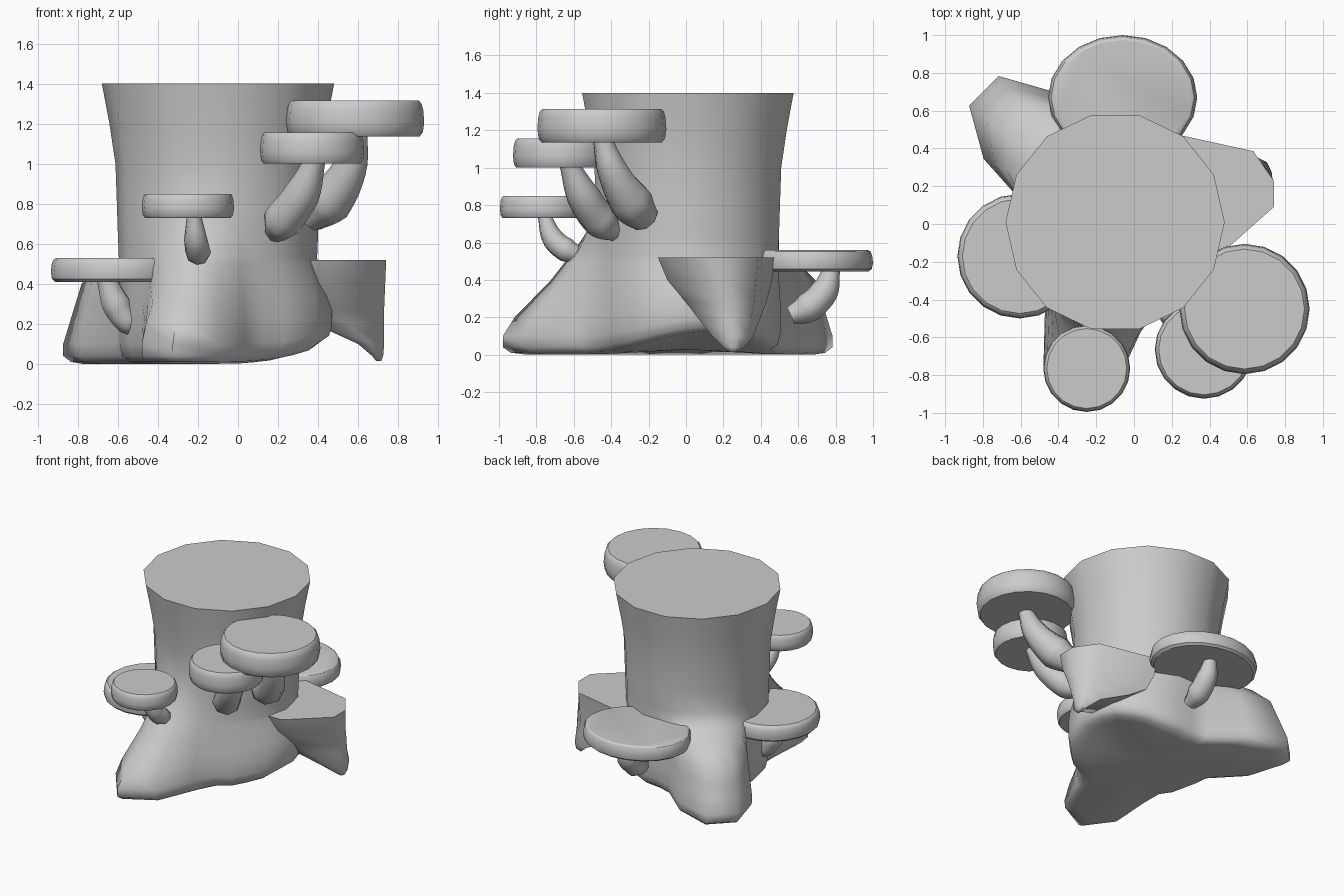
import bpy, bmesh, math

if "Cube" in bpy.data.objects:
    bpy.data.objects.remove(bpy.data.objects["Cube"])

CX, CY = -0.10, 0.01      # trunk axis
SIDES, SEG = 14, 28       # trunk facets, loft columns


def finish(name, bm, angle):
    bmesh.ops.recalc_face_normals(bm, faces=bm.faces)
    me = bpy.data.meshes.new(name)
    bm.to_mesh(me)
    bm.free()
    ob = bpy.data.objects.new(name, me)
    bpy.context.collection.objects.link(ob)
    bpy.ops.object.select_all(action='DESELECT')
    ob.select_set(True)
    bpy.context.view_layer.objects.active = ob
    bpy.ops.object.shade_smooth_by_angle(angle=math.radians(angle))


def loft(bm, rings):
    rows = [[bm.verts.new(p) for p in ring] for ring in rings]
    n = len(rows[0])
    for a, b in zip(rows, rows[1:]):
        for i in range(n):
            j = (i + 1) % n
            bm.faces.new((a[i], a[j], b[j], b[i]))
    bm.faces.new(rows[0])
    # fan the last ring so an uneven underside stays clean
    last = rows[-1]
    mid = bm.verts.new(sum((v.co for v in last), last[0].co * 0) / n)
    for i in range(n):
        bm.faces.new((last[i], last[(i + 1) % n], mid))


def lobe(deg, centre, width, power):
    d = (deg - centre + 180) % 360 - 180
    return math.exp(-abs(d / width) ** power)


# Stump with front and back-left roots: z, trunk radius, reach of each root
levels = [
    (1.40, .580, 0, 0),
    (1.20, .542, 0, 0),
    (1.00, .512, 0, 0),
    (0.80, .505, 0, 0),
    (0.65, .500, .56, 0),
    (0.53, .495, .64, .56),
    (0.50, .495, .67, .75),
    (0.40, .490, .75, .88),
    (0.30, .490, .85, .92),
    (0.20, .490, .95, .96),
    (0.10, .490, 1.015, 1.0),
    (0.04, .475, 1.015, 1.0),
    (0.01, .440, .97, .95),
    (0.00, .380, .88, .87),
]
rings = []
for z, base, front, back in levels:
    ring = []
    for i in range(SEG):
        deg = 360 * i / SEG
        half = math.pi / SIDES
        body = base * (math.cos(half) if i % 2 else 1)
        # the side towards the right root flares out and lifts off the ground
        low = max(0, 1 - z / 0.52)
        body += 0.08 * min(1, low * 2) * lobe(deg, 5, 60, 2)
        lift = 0.12 * low * lobe(deg, 15, 48, 2)
        r = body
        for reach, c, w, p in ((front, 257, 21, 2.4), (back, 135, 23, 3)):
            if reach > body:
                r += (reach - body) * lobe(deg, c, w, p)
        t = math.radians(deg)
        ring.append((CX + r * math.cos(t), CY + r * math.sin(t), z + lift))
    rings.append(ring)
bm = bmesh.new()
loft(bm, rings)
finish("stump", bm, 62)

# Right root: flat-topped wedge narrowing to a pointed foot
outline = [(0, 0), (.5, 0), (1, .38), (1, .6), (.8, .85), (0, 1)]
sections = [  # z, x0, x1, y0, y1
    (.52, .20, .74, -.15, .48),
    (.40, .20, .735, -.10, .46),
    (.28, .25, .73, .00, .43),
    (.20, .38, .73, .06, .40),
    (.10, .60, .73, .14, .36),
    (.04, .67, .725, .20, .31),
    (.015, .69, .715, .23, .27),
]
bm = bmesh.new()
loft(bm, [[(x0 + (x1 - x0) * u, y0 + (y1 - y0) * v, z) for u, v in outline]
          for z, x0, x1, y0, y1 in sections])
finish("right_root", bm, 70)


# Shelf mushroom: rounded disc cap and a tapered, curved stem
def mushroom(name, centre, rx, ry, z0, z1, stem):
    profile = [(.92, 1), (.96, .92), (.985, .75), (1, .4), (.98, .12), (.93, 0)]
    n = 20
    bm = bmesh.new()
    loft(bm, [[(centre[0] + rx * s * math.cos(2 * math.pi * i / n),
                centre[1] + ry * s * math.sin(2 * math.pi * i / n),
                z0 + (z1 - z0) * h) for i in range(n)] for s, h in profile])
    finish(name + "_cap", bm, 32)

    cu = bpy.data.curves.new(name + "_stem", 'CURVE')
    cu.dimensions = '3D'
    cu.bevel_depth = 1
    cu.bevel_resolution = 2
    cu.resolution_u = 5
    cu.use_fill_caps = True
    sp = cu.splines.new('BEZIER')
    sp.bezier_points.add(len(stem) - 1)
    for bp, (x, y, z, r) in zip(sp.bezier_points, stem):
        bp.co = (x, y, z)
        bp.radius = r
        bp.handle_left_type = bp.handle_right_type = 'AUTO'
    ob = bpy.data.objects.new(name + "_stem", cu)
    bpy.context.collection.objects.link(ob)
    bpy.ops.object.select_all(action='DESELECT')
    ob.select_set(True)
    bpy.context.view_layer.objects.active = ob
    bpy.ops.object.convert(target='MESH')


mushroom("front_mushroom", (-.25, -.765), .23, .23, .73, .85,
         [(-.22, -.76, .75, .035), (-.21, -.71, .62, .06),
          (-.20, -.64, .56, .065), (-.20, -.56, .53, .04)])
mushroom("middle_mushroom", (.37, -.665), .26, .26, 1.0, 1.155,
         [(.39, -.63, 1.03, .05), (.32, -.55, .85, .09),
          (.22, -.45, .71, .10), (.18, -.37, .65, .05)])
mushroom("large_mushroom", (.585, -.45), .345, .345, 1.135, 1.315,
         [(.60, -.45, 1.16, .05), (.56, -.39, .98, .085),
          (.45, -.29, .81, .12), (.36, -.22, .73, .08)])
mushroom("left_mushroom", (-.605, -.17), .33, .33, .41, .53,
         [(-.66, -.19, .43, .05), (-.61, -.17, .30, .075),
          (-.55, -.16, .21, .065), (-.50, -.15, .18, .04)])
mushroom("back_mushroom", (-.06, .67), .395, .33, .445, .56,
         [(-.03, .78, .46, .045), (-.03, .74, .34, .075),
          (-.03, .65, .25, .08), (-.03, .56, .21, .05)])
